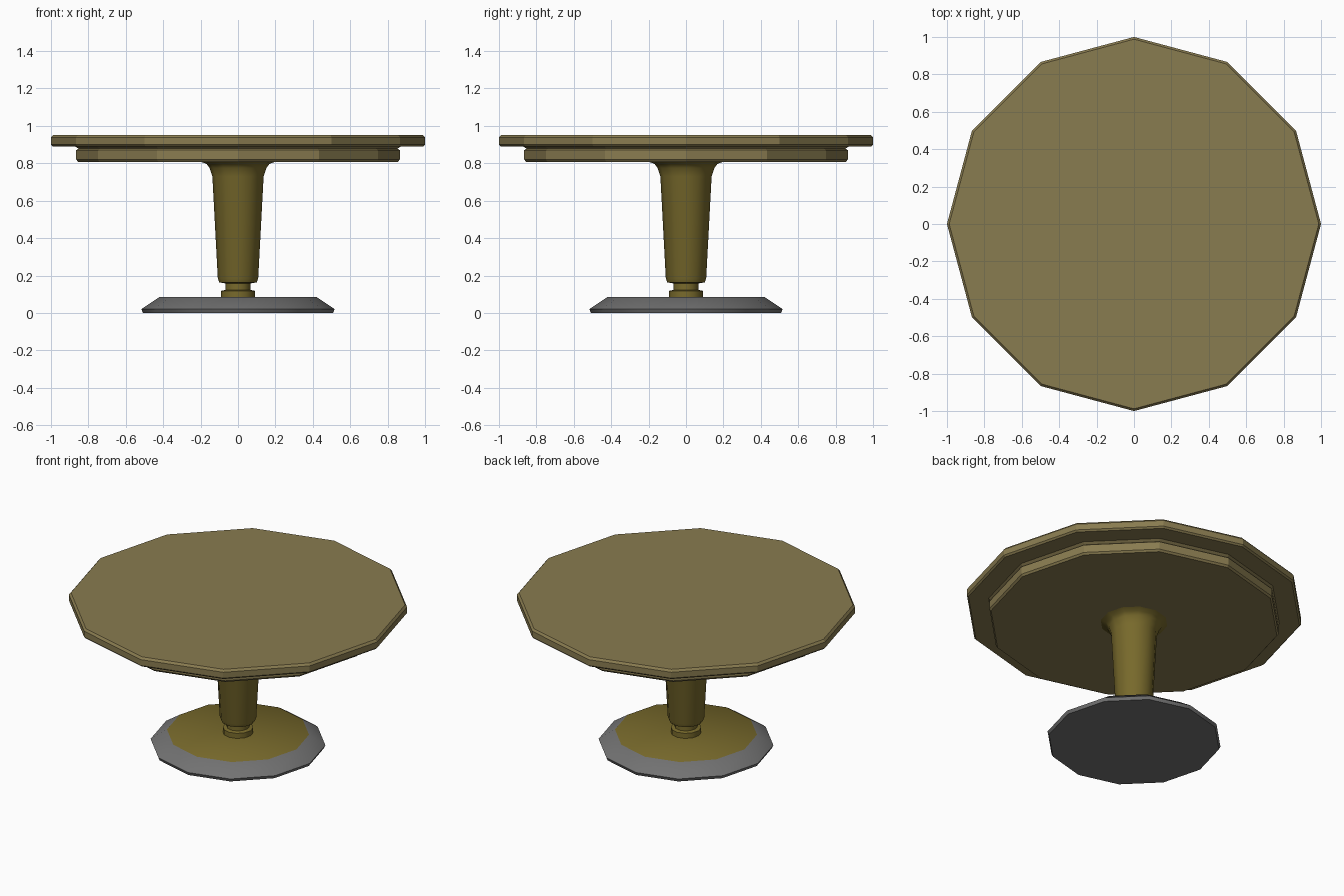
import bpy, bmesh, math

if "Cube" in bpy.data.objects:
    bpy.data.objects.remove(bpy.data.objects["Cube"])

SIDES = 12


def material(name, rgb):
    m = bpy.data.materials.new(name)
    m.diffuse_color = (*rgb, 1)
    m.use_nodes = True
    m.node_tree.nodes["Principled BSDF"].inputs["Base Color"].default_value = m.diffuse_color
    return m


def lathe(name, profile, mat, smooth=None):
    """Revolve (radius, z) points, listed bottom to top, and cap both ends."""
    bm = bmesh.new()
    rings = [[bm.verts.new((r * math.cos(a), r * math.sin(a), z))
              for a in (2 * math.pi * i / SIDES for i in range(SIDES))]
             for r, z in profile]
    for low, high in zip(rings, rings[1:]):
        for i in range(SIDES):
            j = (i + 1) % SIDES
            bm.faces.new((low[i], low[j], high[j], high[i]))
    bm.faces.new(rings[0][::-1])
    bm.faces.new(rings[-1])
    mesh = bpy.data.meshes.new(name)
    bm.to_mesh(mesh)
    bm.free()
    obj = bpy.data.objects.new(name, mesh)
    bpy.context.collection.objects.link(obj)
    mesh.materials.append(mat)
    if smooth:
        bpy.ops.object.select_all(action='DESELECT')
        obj.select_set(True)
        bpy.context.view_layer.objects.active = obj
        bpy.ops.object.shade_smooth_by_angle(angle=math.radians(smooth))
    return obj


top_wood = material("top_wood", (0.25, 0.20, 0.08))
leg_wood = material("leg_wood", (0.19, 0.145, 0.025))
metal = material("metal", (0.17, 0.17, 0.17))

# Faceted tabletop with a stepped apron underneath
lathe("tabletop", [(0.855, 0.808), (0.865, 0.82), (0.865, 0.87), (0.853, 0.878),
                   (0.87, 0.89), (0.99, 0.89), (1.0, 0.9), (1.0, 0.938),
                   (0.988, 0.952)], top_wood)

# Tapered column flaring into the apron, with a turned collar at the foot
lathe("column", [(0.09, 0.083), (0.09, 0.118), (0.067, 0.123), (0.067, 0.158),
                 (0.1, 0.163), (0.108, 0.185), (0.137, 0.73), (0.152, 0.775),
                 (0.168, 0.797), (0.21, 0.812)], leg_wood, 35)

# Sloped metal foot with a wooden top face
foot = lathe("foot", [(0.508, 0.005 - 0.005), (0.517, 0.02), (0.42, 0.085)], metal, 35)
foot.data.materials.append(leg_wood)
max(foot.data.polygons, key=lambda p: p.center.z).material_index = 1
